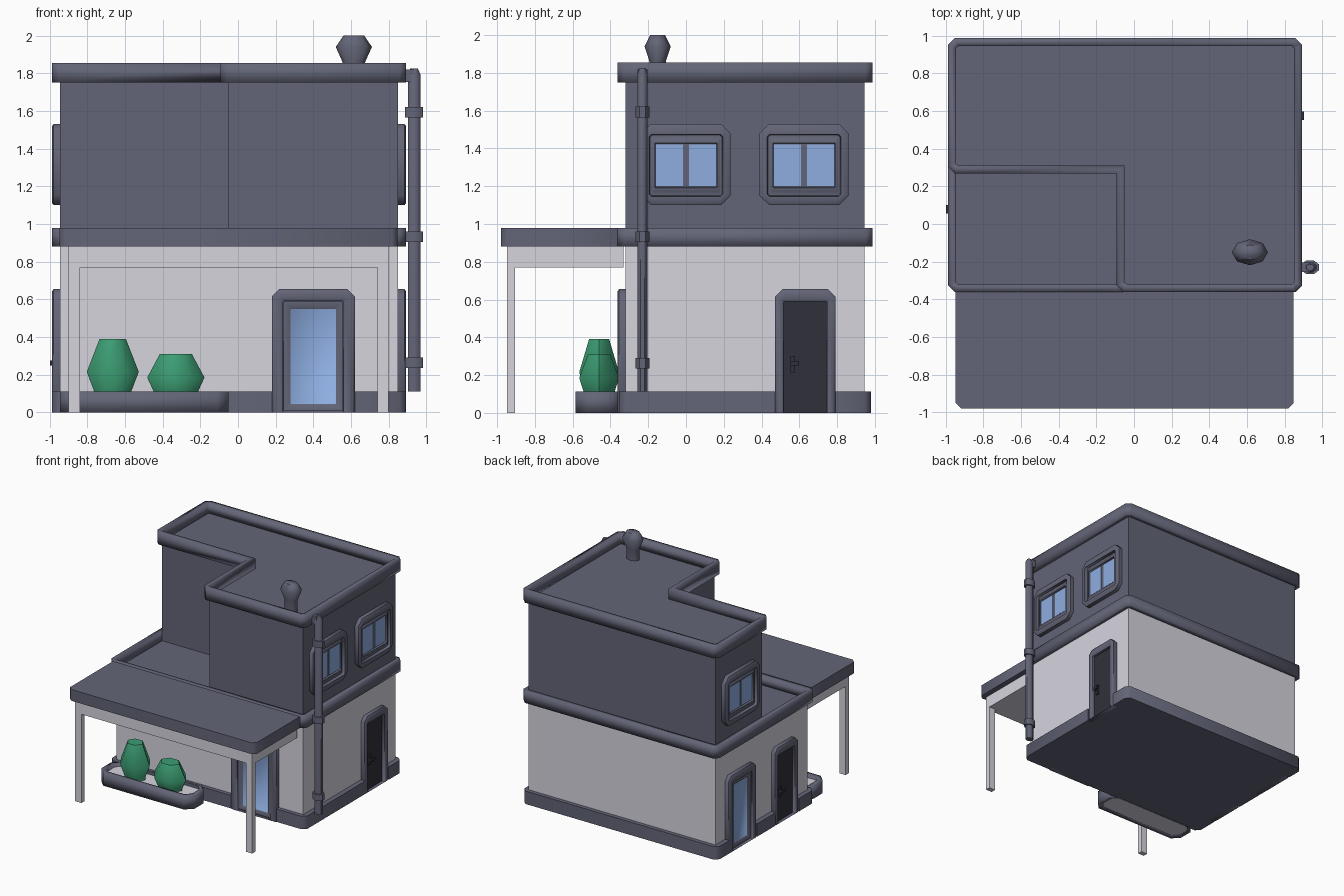
import bpy, bmesh, math
from mathutils import Vector

if "Cube" in bpy.data.objects:
    bpy.data.objects.remove(bpy.data.objects["Cube"])


def material(name, rgb):
    m = bpy.data.materials.new(name)
    m.diffuse_color = (*rgb, 1)
    m.use_nodes = True
    m.node_tree.nodes["Principled BSDF"].inputs["Base Color"].default_value = m.diffuse_color
    return m


SLATE = material("slate", (0.125, 0.13, 0.185))
WHITE = material("off_white", (0.68, 0.66, 0.73))
GLASS = material("window_blue", (0.27, 0.42, 0.75))
BLACK = material("door_black", (0.03, 0.03, 0.042))
GREEN = material("leaf_green", (0.045, 0.34, 0.17))

# Wall planes of the house
X0, X1, Y0, Y1 = -0.945, 0.85, -0.32, 0.945


def finish(name, bm, mat, angle=50, last_mat=None):
    """Turn a bmesh into an object; last_mat colours the last face built."""
    bm.faces.ensure_lookup_table()
    if last_mat:
        bm.faces[-1].material_index = 1
    bmesh.ops.recalc_face_normals(bm, faces=bm.faces)
    me = bpy.data.meshes.new(name)
    bm.to_mesh(me)
    bm.free()
    me.materials.append(mat)
    if last_mat:
        me.materials.append(last_mat)
    me.shade_smooth()
    if angle < 180:
        me.set_sharp_from_angle(angle=math.radians(angle))
    ob = bpy.data.objects.new(name, me)
    bpy.context.collection.objects.link(ob)
    return ob


def loft(name, rings, mat, angle=50, closed=False, last_mat=None):
    """Skin a list of equal-length point rings; cap the ends or close the loop."""
    bm = bmesh.new()
    vs = [[bm.verts.new(p) for p in r] for r in rings]
    n = len(vs[0])
    pairs = list(zip(vs, vs[1:])) + ([(vs[-1], vs[0])] if closed else [])
    for a, b in pairs:
        for i in range(n):
            j = (i + 1) % n
            bm.faces.new((a[i], a[j], b[j], b[i]))
    if not closed:
        bm.faces.new(vs[0][::-1])
        bm.faces.new(vs[-1])
    return finish(name, bm, mat, angle, last_mat)


def at(pts, z):
    return [(x, y, z) for x, y in pts]


def prism(name, pts, z0, z1, mat, angle=50):
    return loft(name, [at(pts, z0), at(pts, z1)], mat, angle)


def rect(x0, x1, y0, y1):
    return [(x0, y0), (x1, y0), (x1, y1), (x0, y1)]


def box(name, x0, x1, y0, y1, z0, z1, mat):
    return prism(name, rect(x0, x1, y0, y1), z0, z1, mat, 30)


def chamfer(pts, c):
    """Cut the outward corners of a counter-clockwise outline."""
    out = []
    for i, p in enumerate(pts):
        p, a, b = Vector(p), Vector(pts[i - 1]), Vector(pts[(i + 1) % len(pts)])
        u, v = (a - p).normalized(), (b - p).normalized()
        if v.x * u.y - v.y * u.x > 0:
            out += [tuple(p + u * c), tuple(p + v * c)]
        else:
            out.append(tuple(p))
    return out


def band(name, outer, inner, z0, z1, low, mat=SLATE):
    """Parapet or trim ring around an outline, soft shaded."""
    return loft(name, [at(inner, low), at(outer, z0), at(outer, z1), at(inner, z1)],
                mat, 100, closed=True)


def house(d):
    return rect(X0 - d, X1 + d, Y0 - d, Y1 + d)


def upper(d):
    return [(X0 - d, 0.31 - d), (-0.05 - d, 0.31 - d), (-0.05 - d, Y0 - d),
            (X1 + d, Y0 - d), (X1 + d, Y1 + d), (X0 - d, Y1 + d)]


# Storeys and flat roofs
prism("ground_floor_walls", house(0), 0.1, 0.885, WHITE)
prism("balcony_floor", house(0), 0.885, 0.9, SLATE)
prism("upper_floor_walls", upper(0), 0.9, 1.765, SLATE)
band("balcony_trim", chamfer(house(0.042), 0.035), chamfer(house(0), 0.012), 0.88, 0.98, 0.88)
band("roof_trim", chamfer(upper(0.042), 0.035), chamfer(upper(0), 0.012), 1.75, 1.855, 1.75)

# Doors: side, centre, half width of frame, half width of opening
DOORS = [("front", 0.40, 0.22, 0.16, True), ("right", 0.632, 0.16, 0.115, False),
         ("left", 0.625, 0.19, 0.135, True), ("left", 0.02, 0.16, 0.115, False)]


def place(side, c, u, d, z):
    return {"front": (c + u, Y0 - d, z), "right": (X1 + d, c + u, z),
            "left": (X0 - d, c - u, z)}[side]


# Plinth, with notches where the door frames stand
B = 0.042
base = [(X0 - B + 0.035, Y0 - 0.035)]
for side, c, w, *_ in [DOORS[0], DOORS[1]]:
    if side == "right":
        base += [(X1 + B - 0.035, Y0 - 0.035), (X1 + B, Y0)]
    base += [place(side, c, u, d, 0)[:2] for u, d in ((-w, 0.035 if side == "front" else B),
             (-w, 0), (w, 0), (w, 0.035 if side == "front" else B))]
base += [(X1 + B, Y1), (X1 + B - 0.035, Y1 + 0.035), (X0 - B + 0.035, Y1 + 0.035), (X0 - B, Y1)]
for side, c, w, *_ in DOORS[2:]:
    base += [place(side, c, u, d, 0)[:2] for u, d in ((-w, B), (-w, 0), (w, 0), (w, B))]
base.append((X0 - B, Y0))
prism("plinth", base, 0, 0.112, SLATE)


def panel(name, side, c, steps, mat=SLATE, last=None):
    """Stepped frame on a wall: each step is half width, z0, z1, corner cut, depth."""
    rings = []
    for w, z0, z1, k, d in steps:
        low = k if z0 > 0.7 else 0.002      # doors keep square feet
        pts = [(-w + low, z0), (w - low, z0), (w, z0 + low), (w, z1 - k),
               (w - k, z1), (-w + k, z1), (-w, z1 - k), (-w, z0 + low)]
        rings.append([place(side, c, u, d, z) for u, z in pts])
    return loft(name, rings, mat, 50, last_mat=last)


def plate(name, side, c, u0, u1, z0, z1, d0, d1, mat):
    a, b = place(side, c, u0, d0, z0), place(side, c, u1, d1, z1)
    xs, ys = sorted((a[0], b[0])), sorted((a[1], b[1]))
    return box(name, *xs, *ys, z0, z1, mat)


for i, (side, c, w, o, glazed) in enumerate(DOORS):
    tag = f"{side}_door_{i + 1}"
    steps = [(w, 0, 0.655, 0.04, -0.005), (w, 0, 0.655, 0.04, 0.034),
             (w - 0.012, 0, 0.643, 0.035, B), (o + 0.012, 0, 0.602, 0.008, B),
             (o, 0, 0.59, 0.004, 0.034), (o, 0, 0.59, 0.004, 0.012)]
    panel(tag + "_frame", side, c, steps, SLATE, None if glazed else BLACK)
    if glazed:
        g = o - 0.04
        panel(tag + "_leaf", side, c,
              [(o - 0.002, 0.01, 0.588, 0.003, 0.008), (o - 0.002, 0.01, 0.588, 0.003, 0.024),
               (g + 0.01, 0.04, 0.56, 0.003, 0.024), (g, 0.045, 0.55, 0.003, 0.014)], SLATE, GLASS)
    else:
        plate(tag + "_handle_plate", side, c, -0.08, -0.055, 0.215, 0.3, 0.01, 0.026, BLACK)
        plate(tag + "_handle_stem", side, c, -0.076, -0.06, 0.25, 0.27, 0.02, 0.05, BLACK)
        plate(tag + "_handle_lever", side, c, -0.08, -0.035, 0.25, 0.275, 0.04, 0.052, BLACK)

# Upper windows, two panes each
for side, c in (("right", 0.0), ("right", 0.625), ("left", 0.625)):
    tag = f"{side}_window_{'front' if c < 0.3 else 'back'}"
    panel(tag + "_frame", side, c,
          [(0.235, 1.1, 1.53, 0.05, -0.005), (0.235, 1.1, 1.53, 0.05, 0.034),
           (0.225, 1.11, 1.52, 0.047, B), (0.195, 1.145, 1.475, 0.012, B),
           (0.19, 1.15, 1.47, 0.01, 0.018), (0.18, 1.165, 1.455, 0.006, 0.018),
           (0.175, 1.175, 1.445, 0.005, 0.026), (0.165, 1.19, 1.43, 0.004, 0.026),
           (0.162, 1.195, 1.425, 0.004, 0.012)])
    for s in (-1, 1):
        u0, u1 = sorted((s * 0.016, s * 0.161))
        plate(f"{tag}_pane_{s}", side, c, u0, u1, 1.2, 1.42, 0.01, 0.016, GLASS)

# Porch canopy, beam and posts
prism("canopy", chamfer(rect(-0.948, 0.848, -0.98, -0.33), 0.03), 0.88, 0.978, SLATE)
box("canopy_beam", -0.9, 0.8, -0.948, -0.33, 0.77, 0.88, WHITE)
for name, x in (("left_post", -0.9), ("right_post", 0.74)):
    box(name, x, x + 0.06, -0.948, -0.905, 0, 0.78, WHITE)

# Planter with soil
band("planter", chamfer(rect(-0.945, -0.05, -0.585, -0.34), 0.06),
     chamfer(rect(-0.905, -0.09, -0.545, -0.35), 0.045), 0, 0.112, 0)
prism("planter_soil", chamfer(rect(-0.91, -0.085, -0.55, -0.35), 0.045), 0.002, 0.085, WHITE)


def spun(name, cx, cy, profile, n, mat, squash=1.0, angle=50, turn=0.5):
    """Low-sided turned shape from (radius, z) pairs."""
    ring = [(math.cos((i + turn) * math.tau / n), math.sin((i + turn) * math.tau / n))
            for i in range(n)]
    return loft(name, [[(cx + r * a, cy + r * b * squash, z) for a, b in ring]
                       for r, z in profile], mat, angle)


# Bushes
spun("tall_bush", -0.665, -0.46, [(0.095, 0.08), (0.1, 0.115), (0.138, 0.215), (0.07, 0.39)],
     6, GREEN, 0.88, 60, 0)
spun("short_bush", -0.33, -0.46, [(0.11, 0.08), (0.12, 0.115), (0.152, 0.185), (0.085, 0.31)],
     6, GREEN, 0.8, 60, 0)

# Roof vent
spun("roof_vent", 0.615, -0.15, [(0.06, 1.75), (0.06, 1.86), (0.096, 1.94), (0.055, 2.0)],
     8, SLATE, 0.72, 60, 0)

# Drainpipe with collars and a bent top
PX, PY = 0.935, -0.23
spun("drainpipe", PX, PY, [(0.036, 0.112), (0.036, 1.795), (0.022, 1.825)], 8, SLATE, 0.8)
for name, z in (("lower", 0.235), ("middle", 0.905), ("upper", 1.565)):
    spun(name + "_pipe_collar", PX, PY, [(0.052, z), (0.052, z + 0.056)], 8, SLATE, 0.75)
box("drainpipe_outlet", 0.86, PX, PY - 0.026, PY + 0.026, 1.755, 1.82, SLATE)
